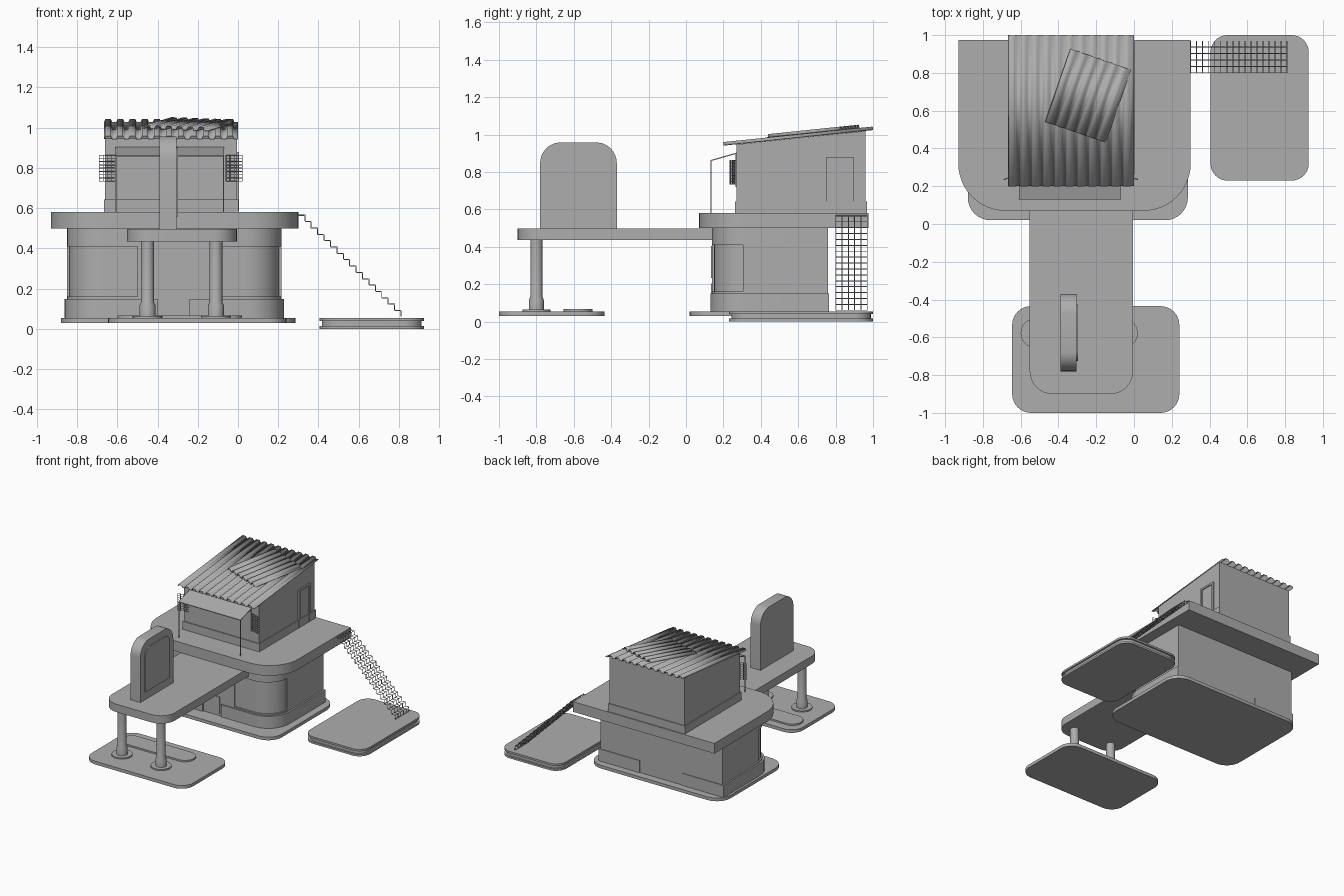
import bpy, bmesh, math
from mathutils import Matrix, Vector

if "Cube" in bpy.data.objects:
    bpy.data.objects.remove(bpy.data.objects["Cube"])

grey = bpy.data.materials.new("plain grey")
grey.diffuse_color = (0.42, 0.42, 0.42, 1)
grey.use_nodes = True
grey.node_tree.nodes["Principled BSDF"].inputs["Base Color"].default_value = grey.diffuse_color


def finish(name, bm, recalc=True):
    if recalc:
        bmesh.ops.recalc_face_normals(bm, faces=bm.faces)
    me = bpy.data.meshes.new(name)
    bm.to_mesh(me)
    bm.free()
    me.materials.append(grey)
    for p in me.polygons:
        p.use_smooth = True
    me.set_sharp_from_angle(angle=math.radians(30))
    ob = bpy.data.objects.new(name, me)
    bpy.context.collection.objects.link(ob)
    return ob


def rounded(a0, a1, b0, b1, low=0.0, high=0.0, n=8):
    """Rectangle outline with corner radius 'low' at b0 and 'high' at b1."""
    pts = []
    for cx, cy, sx, sy, r, start in ((a0, b0, 1, 1, low, 180), (a1, b0, -1, 1, low, 270),
                                     (a1, b1, -1, -1, high, 0), (a0, b1, 1, -1, high, 90)):
        steps = n if r else 0
        for i in range(steps + 1):
            t = math.radians(start + 90 * i / max(steps, 1))
            pts.append((cx + sx * r + r * math.cos(t), cy + sy * r + r * math.sin(t)))
    return pts


def prism(name, pts, lo, hi, axis="z"):
    """Extrude an outline along z (outline in xy) or along x (outline in yz)."""
    place = (lambda p, h: (p[0], p[1], h)) if axis == "z" else (lambda p, h: (h, p[0], p[1]))
    bm = bmesh.new()
    a = [bm.verts.new(place(p, lo)) for p in pts]
    b = [bm.verts.new(place(p, hi)) for p in pts]
    bm.faces.new(a)
    bm.faces.new(b)
    for i in range(len(pts)):
        j = (i + 1) % len(pts)
        bm.faces.new((a[i], a[j], b[j], b[i]))
    return finish(name, bm)


def box(name, x0, x1, y0, y1, z0, z1):
    return prism(name, rounded(x0, x1, y0, y1), z0, z1)


def lathe(name, x, y, profile, n=20):
    """Stacked round sections: (radius, z)."""
    bm = bmesh.new()
    rings = [[bm.verts.new((x + r * math.cos(2 * math.pi * i / n),
                            y + r * math.sin(2 * math.pi * i / n), z)) for i in range(n)]
             for r, z in profile]
    bm.faces.new(rings[0])
    bm.faces.new(rings[-1])
    for a, b in zip(rings, rings[1:]):
        for i in range(n):
            bm.faces.new((a[i], a[(i + 1) % n], b[(i + 1) % n], b[i]))
    return finish(name, bm)


def corrugated(name, width, length, ribs, loc, slope, turn):
    """Thin sheet with trapezoid ribs running along its length."""
    pitch, h = width / ribs, 0.015
    prof = []
    for i in range(ribs):
        x = -width / 2 + i * pitch
        prof += [(x, 0), (x + pitch * 0.12, h), (x + pitch * 0.58, h), (x + pitch * 0.7, 0)]
    prof.append((width / 2, 0))
    bm = bmesh.new()
    rows = [[bm.verts.new((x, y, z)) for x, z in prof] for y in (-length / 2, length / 2)]
    for i in range(len(prof) - 1):
        bm.faces.new((rows[0][i], rows[0][i + 1], rows[1][i + 1], rows[1][i]))
    bm.transform(Matrix.Translation(loc) @ Matrix.Rotation(slope, 4, "X")
                 @ Matrix.Rotation(turn, 4, "Z"))
    ob = finish(name, bm, False)
    mod = ob.modifiers.new("thickness", "SOLIDIFY")
    mod.thickness = 0.004
    return ob


# Ground slabs
prism("main_base", rounded(-0.88, 0.285, 0.02, 0.82, 0.12, 0.12), 0.03, 0.055)
prism("front_pad", rounded(-0.645, 0.24, -1.0, -0.435, 0.1, 0.1), 0.03, 0.055)
for i, (inset, z0, z1) in enumerate(((0, 0, 0.015), (0.012, 0.015, 0.04), (0, 0.04, 0.055))):
    prism(f"side_pad_layer_{i + 1}", rounded(0.405 + inset, 0.925 - inset, 0.23 + inset,
                                             1.0 - inset, 0.09, 0.09), z0, z1)
prism("island", rounded(-0.60, 0.02, -0.655, -0.50, 0.077, 0.077), 0.055, 0.067)

# Ground floor: header and sill are full, the window band is recessed at the front corners
OUT = (-0.85, 0.215)
prism("ground_floor_sill", rounded(*OUT, 0.14, 0.76, 0.18), 0.055, 0.16)
prism("ground_floor_header", rounded(*OUT, 0.14, 0.76, 0.18), 0.41, 0.50)
prism("corner_windows", rounded(OUT[0] + 0.01, OUT[1] - 0.01, 0.15, 0.5, 0.17), 0.16, 0.41)
box("ground_floor_rear_wall", *OUT, 0.305, 0.76, 0.16, 0.41)
box("door_wall", -0.50, -0.13, 0.14, 0.31, 0.16, 0.41)
for side, x0, x1 in (("left", -0.50, -0.40), ("right", -0.24, -0.13)):
    box(f"{side}_skirt_end", x0, x1, 0.13, 0.2, 0.055, 0.15)
skirt = [p for p in rounded(-0.862, 0.228, 0.13, 0.76, 0.18)]
cut = rounded(-0.862, 0.228, 0.13, 0.765, 0.18)
half = len(cut) // 2
left = [p for p in cut if p[0] < -0.4] + [(-0.5, 0.765), (-0.5, 0.13)]
left = [(-0.5, 0.765)] + [p for p in cut[-1:] if p[0] < -0.5] + \
       [p for p in cut[:9]] + [(-0.5, 0.13)]
prism("left_skirt", left, 0.055, 0.15)
prism("right_skirt", [(-0.13, 0.13)] + cut[9:19] + [(-0.13, 0.765)], 0.055, 0.15)
box("door_upper_panel", -0.378, -0.254, 0.134, 0.145, 0.234, 0.405)
box("door_lower_panel", -0.378, -0.254, 0.134, 0.145, 0.07, 0.204)

# Terrace slab and bridge
prism("terrace", rounded(-0.93, 0.30, 0.07, 0.975, 0.25, n=12), 0.50, 0.58)
prism("bridge", rounded(-0.552, -0.005, -0.90, 0.16, 0.12), 0.435, 0.497)

# Bridge pillars with flared feet
for side, x in (("left", -0.45), ("right", -0.11)):
    lathe(f"{side}_pillar_disc", x, -0.80, [(0.075, 0.055), (0.075, 0.065)])
    lathe(f"{side}_pillar", x, -0.80,
          [(0.04, 0.06), (0.04, 0.115), (0.032, 0.135), (0.032, 0.44)])

# Rounded upright board on the bridge
prism("upright_board", [(y, z + 0.012 * (1 - ((y + 0.575) / 0.205) ** 2) * (z > 0.8))
                        for y, z in rounded(-0.78, -0.37, 0.495, 0.948, 0, 0.1)],
      -0.39, -0.305, "x")
prism("board_panel", [(y, z + 0.008 * (1 - ((y + 0.575) / 0.15) ** 2) * (z > 0.8))
                      for y, z in rounded(-0.725, -0.425, 0.56, 0.897, 0, 0.05)],
      -0.31, -0.297, "x")

# Upper house with sloping top
prism("upper_house", [(0.27, 0.58), (0.96, 0.58), (0.96, 1.019), (0.27, 0.947)],
      -0.66, -0.005, "x")
box("upper_house_skirt", -0.667, 0.002, 0.262, 0.967, 0.58, 0.643)
box("shop_window", -0.61, -0.07, 0.264, 0.275, 0.72, 0.90)

# Side door frame and leaf
box("side_door_leaf", -0.01, -0.001, 0.77, 0.88, 0.60, 0.865)
for n, y0, y1, z0, z1 in (("front_jamb", 0.75, 0.77, 0.585, 0.88),
                          ("rear_jamb", 0.88, 0.895, 0.585, 0.88),
                          ("lintel", 0.75, 0.895, 0.865, 0.88)):
    box(f"side_door_{n}", -0.01, 0.006, y0, y1, z0, z1)

# Awning and its thin posts
prism("awning", [(0.13, 0.857), (0.27, 0.897), (0.27, 0.903), (0.13, 0.863)], -0.61, -0.07, "x")
for side, x in (("left", -0.608), ("right", -0.072)):
    box(f"{side}_awning_post", x - 0.003, x + 0.003, 0.130, 0.136, 0.58, 0.86)


def lattice(name, bm, thickness):
    ob = finish(name, bm, False)
    mod = ob.modifiers.new("bars", "WIREFRAME")
    mod.thickness = thickness
    mod.use_even_offset = False
    return ob


# Slatted shutters, opened slightly away from the wall
for side, x0, x1 in (("left", -0.61, -0.69), ("right", -0.06, 0.022)):
    bm = bmesh.new()
    grid = [[bm.verts.new((x0 + (x1 - x0) * i / 4, 0.262 - 0.027 * i / 4, 0.733 + 0.132 * j / 8))
             for i in range(5)] for j in range(9)]
    for j in range(8):
        for i in range(4):
            bm.faces.new((grid[j][i], grid[j][i + 1], grid[j + 1][i + 1], grid[j + 1][i]))
    lattice(f"{side}_shutter", bm, 0.006)

# Corrugated roof and loose sheet on top
slope = math.atan(0.104)
corrugated("roof", 0.667, 0.804, 11, Vector((-0.333, 0.6, 0.986)), slope, 0)
corrugated("loose_roof_sheet", 0.34, 0.41, 6, Vector((-0.243, 0.68, 1.012)), slope,
           math.radians(-19))

# Open grating stair
bm = bmesh.new()
steps, cols = 16, 5
path = []
for i in range(steps):
    x, z = 0.30 + 0.51 * i / steps, 0.565 - 0.505 * i / steps
    path += [(x, z), (x + 0.51 / steps, z)]
path.append((0.81, 0.06))
rows = [[bm.verts.new((x, 0.80 + 0.17 * c / cols, z)) for c in range(cols + 1)] for x, z in path]
for a, b in zip(rows, rows[1:]):
    for c in range(cols):
        bm.faces.new((a[c], a[c + 1], b[c + 1], b[c]))
lattice("grating_stair", bm, 0.007)
